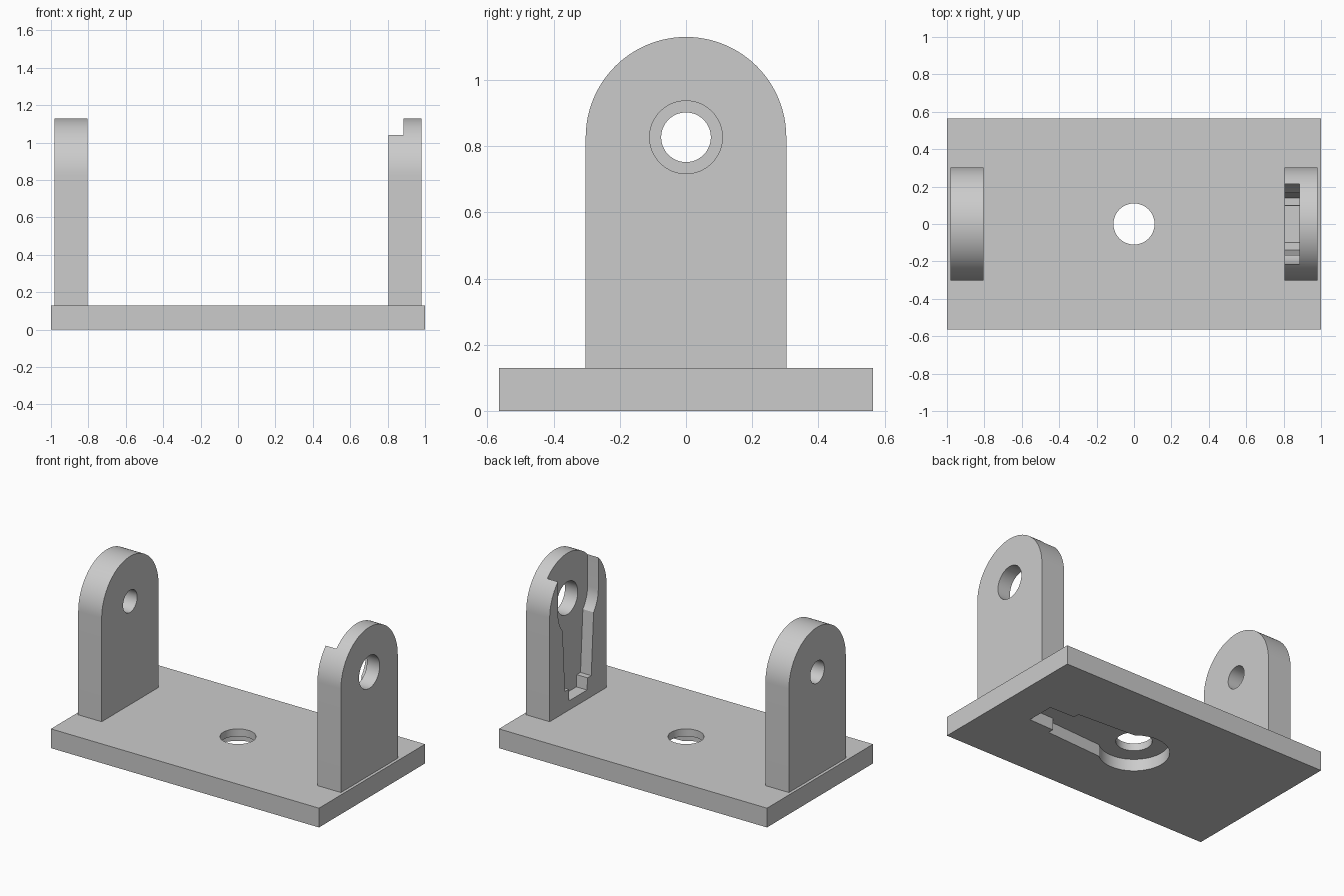
import bpy
import bmesh
from math import sin, cos, pi, radians
from mathutils import Matrix

cube = bpy.data.objects.get("Cube")
if cube:
    bpy.data.objects.remove(cube, do_unlink=True)

grey = bpy.data.materials.new("plain_grey")
grey.use_nodes = True
colour = (0.6, 0.6, 0.6, 1)
grey.diffuse_color = colour
grey.node_tree.nodes["Principled BSDF"].inputs["Base Color"].default_value = colour

LENGTH, WIDTH, BASE_H = 2.0, 1.13, 0.13
LUG_R, PIVOT_Z = 0.303, 0.827
LUG_IN, LUG_OUT = 0.805, 0.98
POCKET, HUB_R = 0.08, 0.215


def arc(radius, start, end, n, cx=0, cy=0):
    steps = [radians(start + (end - start) * i / n) for i in range(n + 1)]
    return [(cx + radius * cos(a), cy + radius * sin(a)) for a in steps]


def circle(radius, cx=0, cy=0):
    return arc(radius, 0, 360, 64, cx, cy)[:-1]


def prism(name, outline, low, high, upright=False):
    """Extrude an outline along z, or a (y, z) outline along x if upright."""
    bm = bmesh.new()
    face = bm.faces.new([bm.verts.new((u, v, low)) for u, v in outline])
    top = bmesh.ops.extrude_face_region(bm, geom=[face])["geom"]
    bmesh.ops.translate(bm, vec=(0, 0, high - low),
                        verts=[g for g in top if isinstance(g, bmesh.types.BMVert)])
    if upright:
        turn = Matrix(((0, 0, 1), (1, 0, 0), (0, 1, 0)))
        bmesh.ops.transform(bm, matrix=turn.to_4x4(), verts=bm.verts)
    bmesh.ops.recalc_face_normals(bm, faces=bm.faces)
    mesh = bpy.data.meshes.new(name)
    bm.to_mesh(mesh)
    bm.free()
    mesh.materials.append(grey)
    obj = bpy.data.objects.new(name, mesh)
    bpy.context.collection.objects.link(obj)
    return obj


def carve(obj, *cutters):
    """Subtract each cutter, bake the result and drop the cutters."""
    for cutter in cutters:
        cutter.hide_render = True
        mod = obj.modifiers.new("cut", 'BOOLEAN')
        mod.operation, mod.solver, mod.object = 'DIFFERENCE', 'EXACT', cutter
    graph = bpy.context.evaluated_depsgraph_get()
    obj.data = bpy.data.meshes.new_from_object(obj.evaluated_get(graph))
    obj.modifiers.clear()
    for cutter in cutters:
        bpy.data.objects.remove(cutter, do_unlink=True)


def arm_half(length):
    """One side of the stepped arm, from hub to tip, as (distance, half width)."""
    return [(0.138, 0.165), (0.555, 0.14), (0.555, 0.1), (length, 0.095)]


# Base plate with a centre hole and an arm-shaped recess underneath
base = prism("base_plate", [(sx * LENGTH / 2, sy * WIDTH / 2) for sx, sy in
                            ((-1, -1), (1, -1), (1, 1), (-1, 1))], 0, BASE_H)
side = arm_half(0.74)
recess = arc(HUB_R, 50, 310, 48) + [(d, -w) for d, w in side] + [(d, w) for d, w in reversed(side)]
carve(base, prism("base_recess", recess, -0.1, POCKET),
      prism("base_hole", circle(0.11), -0.2, 0.3))

# Two round-topped lugs standing on the base
lug_outline = ([(-LUG_R, BASE_H), (LUG_R, BASE_H)]
               + arc(LUG_R, 0, 180, 48, 0, PIVOT_Z))
right_lug = prism("right_lug", lug_outline, -LUG_OUT, -LUG_IN, True)
left_lug = prism("left_lug", lug_outline, LUG_IN, LUG_OUT, True)

# Plain pivot hole on one side
carve(right_lug, prism("small_hole", circle(0.075, 0, PIVOT_Z), -1.2, -0.6, True))

# Slot open at the top, narrowing to the arm, plus a larger pivot hole on the other
side = [(PIVOT_Z - d, w) for d, w in arm_half(0.635)]
slot = ([(HUB_R, 1.3)] + arc(HUB_R, 0, -38, 8, 0, PIVOT_Z)
        + [(w, z) for z, w in side] + [(-w, z) for z, w in reversed(side)]
        + arc(HUB_R, 218, 180, 8, 0, PIVOT_Z) + [(-HUB_R, 1.3)])
carve(left_lug, prism("arm_slot", slot, 0.6, LUG_IN + POCKET, True),
      prism("large_hole", circle(0.11, 0, PIVOT_Z), 0.7, 1.2, True))

# Smooth the curved walls, keep the edges crisp
for obj in (base, right_lug, left_lug):
    bpy.ops.object.select_all(action='DESELECT')
    obj.select_set(True)
    bpy.context.view_layer.objects.active = obj
    bpy.ops.object.shade_smooth_by_angle(angle=radians(30))
